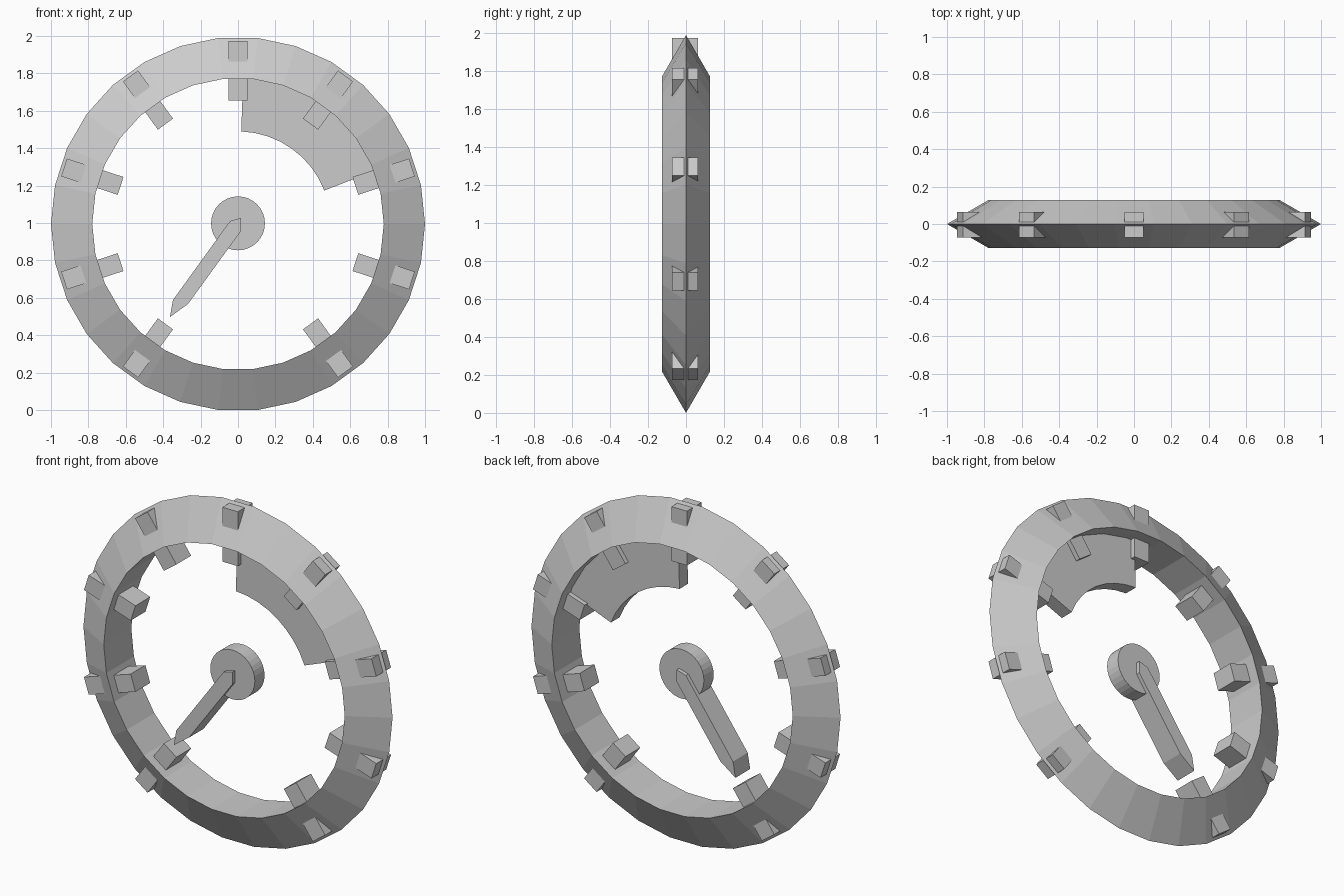
import bpy, bmesh, math
from mathutils import Matrix

if "Cube" in bpy.data.objects:
    bpy.data.objects.remove(bpy.data.objects["Cube"])

CZ = 0.9945          # height of the ring centre
MID = -0.005         # depth centre of the face parts


def prism(name, outline, y0, y1):
    """Extrude an (x, z) outline from y0 to y1."""
    bm = bmesh.new()
    face = bm.faces.new([bm.verts.new((x, y0, z)) for x, z in outline])
    ext = bmesh.ops.extrude_face_region(bm, geom=[face])
    moved = [g for g in ext["geom"] if isinstance(g, bmesh.types.BMVert)]
    bmesh.ops.translate(bm, verts=moved, vec=(0, y1 - y0, 0))
    bmesh.ops.recalc_face_normals(bm, faces=bm.faces)
    mesh = bpy.data.meshes.new(name)
    bm.to_mesh(mesh)
    bm.free()
    obj = bpy.data.objects.new(name, mesh)
    bpy.context.collection.objects.link(obj)
    return obj


def clock_point(radius, degrees):
    """Point on the dial, measured clockwise from the top."""
    a = math.radians(degrees)
    return radius * math.sin(a), CZ + radius * math.cos(a)


# Outer ring with a triangular section
bpy.ops.mesh.primitive_torus_add(major_segments=30, minor_segments=3,
                                 major_radius=0.853, minor_radius=0.147,
                                 location=(0, 0, CZ),
                                 rotation=(math.pi / 2, 0, 0))
bpy.context.object.name = "ring"

# Nine marker blocks through the ring, none at the bottom
for i in range(-4, 5):
    bar = prism(f"marker_{i + 5}",
                [(-0.05, 0.66), (0.05, 0.66), (0.05, 0.978), (-0.05, 0.978)],
                MID - 0.068, MID + 0.068)
    bar.matrix_world = (Matrix.Translation((0, 0, CZ))
                        @ Matrix.Rotation(math.radians(36 * i), 4, 'Y'))

# Highlighted sector of the dial
STEPS, START, END = 8, 2, 68.8
angles = [START + (END - START) * i / STEPS for i in range(STEPS + 1)]
sector = ([clock_point(0.495, a) for a in angles]
          + [clock_point(0.83, a) for a in reversed(angles)])
prism("dial_sector", sector, MID - 0.04, MID + 0.04)

# Central hub
bpy.ops.mesh.primitive_cylinder_add(vertices=32, radius=0.144, depth=0.09,
                                    location=(0, MID, 0.998),
                                    rotation=(math.pi / 2, 0, 0))
bpy.context.object.name = "hub"

# Pointed hand
prism("hand", [(-0.364, 0.497), (-0.267, 0.567), (0.016, 0.957),
               (0.016, 1.027), (-0.043, 1.01), (-0.348, 0.588)],
      MID - 0.068, MID + 0.068)
